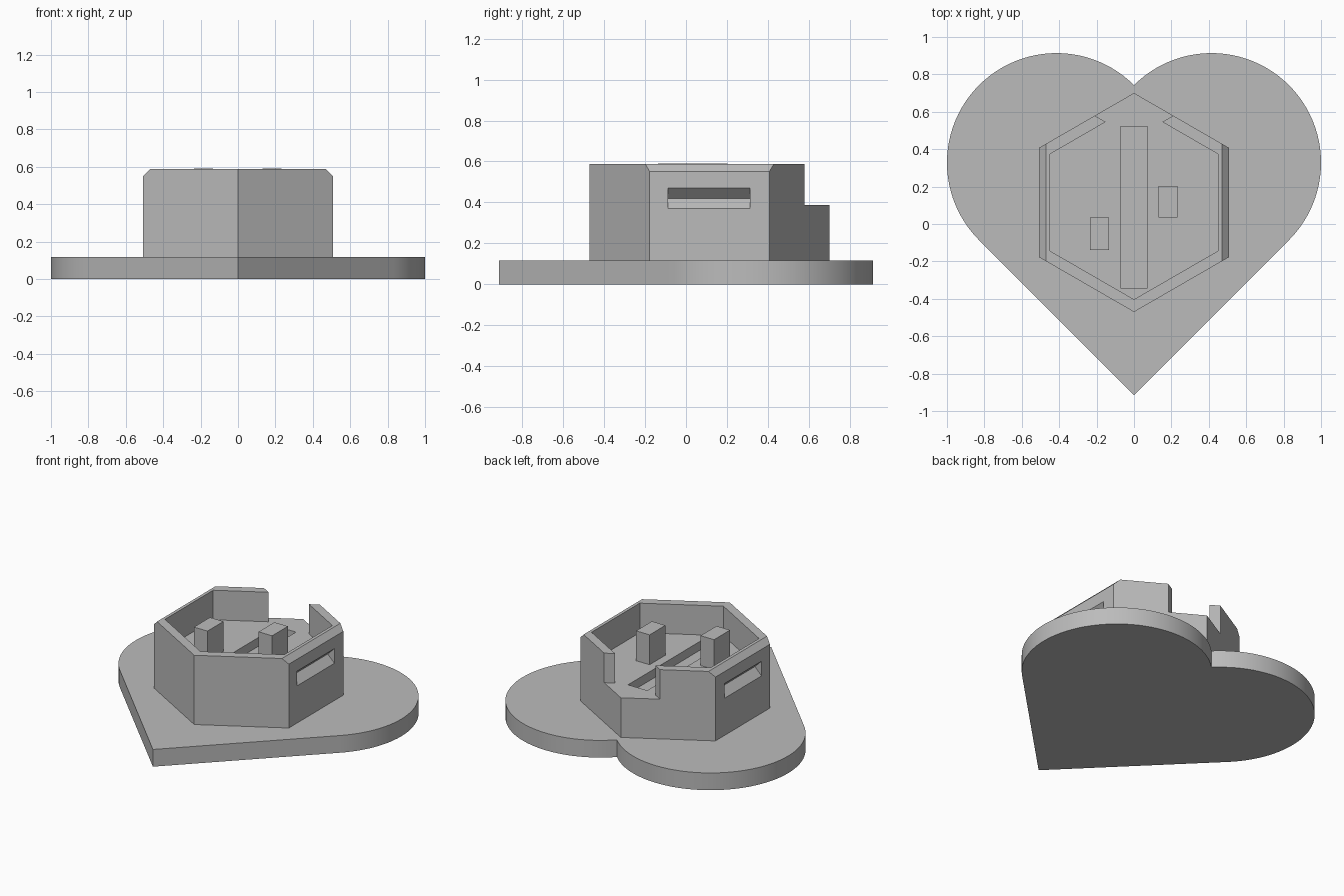
import bpy
import bmesh
import math

cube = bpy.data.objects.get("Cube")
if cube:
    bpy.data.objects.remove(cube, do_unlink=True)

grey = bpy.data.materials.new("plain_grey")
grey.use_nodes = True
grey.diffuse_color = (0.5, 0.5, 0.5, 1)
grey.node_tree.nodes["Principled BSDF"].inputs["Base Color"].default_value = (0.5, 0.5, 0.5, 1)


def prism(name, profile, low, high, axis="Z"):
    """Extrude a closed 2D profile along Z (profile in xy) or Y (profile in xz)."""
    bm = bmesh.new()

    def place(a, b, t):
        return (a, b, t) if axis == "Z" else (a, t, b)

    rings = [[bm.verts.new(place(a, b, t)) for a, b in profile] for t in (low, high)]
    bm.faces.new(rings[0])
    bm.faces.new(rings[1])
    count = len(profile)
    for i in range(count):
        j = (i + 1) % count
        bm.faces.new((rings[0][i], rings[0][j], rings[1][j], rings[1][i]))
    bmesh.ops.recalc_face_normals(bm, faces=bm.faces[:])
    mesh = bpy.data.meshes.new(name)
    bm.to_mesh(mesh)
    bm.free()
    mesh.materials.append(grey)
    obj = bpy.data.objects.new(name, mesh)
    bpy.context.collection.objects.link(obj)
    return obj


def box(name, x0, x1, y0, y1, z0, z1):
    return prism(name, [(x0, y0), (x1, y0), (x1, y1), (x0, y1)], z0, z1)


def cut(target, cutter):
    """Subtract the cutter from the target, then delete the cutter."""
    mod = target.modifiers.new("cut", "BOOLEAN")
    mod.operation = "DIFFERENCE"
    mod.solver = "EXACT"
    mod.object = cutter
    bpy.context.view_layer.update()
    graph = bpy.context.evaluated_depsgraph_get()
    mesh = bpy.data.meshes.new_from_object(target.evaluated_get(graph))
    target.modifiers.clear()
    target.data = mesh
    bpy.data.objects.remove(cutter, do_unlink=True)


def hexagon(radius, cy):
    return [(radius * math.sin(k * math.pi / 3), cy + radius * math.cos(k * math.pi / 3))
            for k in range(6)]


BASE, FLOOR, TOP = 0.117, 0.387, 0.588

# Heart plate: two round lobes with straight tangents to the front tip
r = 2 - math.sqrt(2)
h = r / math.sqrt(2)
cy = 0.328
steps = 48
arc = [(h + r * math.cos(a), cy + r * math.sin(a))
       for a in (math.pi * (i / steps - 0.25) for i in range(steps + 1))]
arc[-1] = (0, cy + h)
heart = [(0, cy - 3 * h)] + arc + [(-x, y) for x, y in reversed(arc[:-1])]
plate = prism("heart_plate", heart, 0, BASE)
bpy.ops.object.select_all(action="DESELECT")
plate.select_set(True)
bpy.context.view_layer.objects.active = plate
bpy.ops.object.shade_smooth_by_angle(angle=math.radians(30))

# Hexagonal tray with a raised rim
MID = 0.115
SIDE = 0.507
tray = prism("hex_tray", hexagon(SIDE / math.cos(math.pi / 6), MID), BASE, TOP)
cut(tray, prism("recess_cutter", hexagon(0.518, MID), FLOOR, 1))

# Opening in the rear rim, flush with the tray floor
tip = 0.458
spread = 0.6
rear = tip + spread * math.tan(math.pi / 6)
cut(tray, prism("rear_opening_cutter", [(0, tip), (spread, rear), (-spread, rear)], FLOOR, 1))

# Long groove in the tray floor
cut(tray, box("groove_cutter", -0.072, 0.072, -0.343, 0.52, FLOOR - 0.06, 1))

# Side rim chamfers and V-shaped finger grips
for s in (-1, 1):
    chamfer = [(s * 0.47, TOP), (s * 0.57, TOP - 0.1), (s * 0.57, TOP + 0.1), (s * 0.47, TOP + 0.1)]
    cut(tray, prism("chamfer_cutter", chamfer, -1, 1, "Y"))
    grip = [(s * (SIDE - 0.05), 0.42), (s * (SIDE + 0.02), 0.35), (s * (SIDE + 0.02), 0.49)]
    cut(tray, prism("grip_cutter", grip, -0.088, 0.312, "Y"))

# Two offset posts standing beside the groove
box("right_post", -0.235, -0.133, -0.138, 0.034, FLOOR - 0.02, TOP + 0.002)
box("left_post", 0.131, 0.233, 0.034, 0.204, FLOOR - 0.02, TOP + 0.002)
